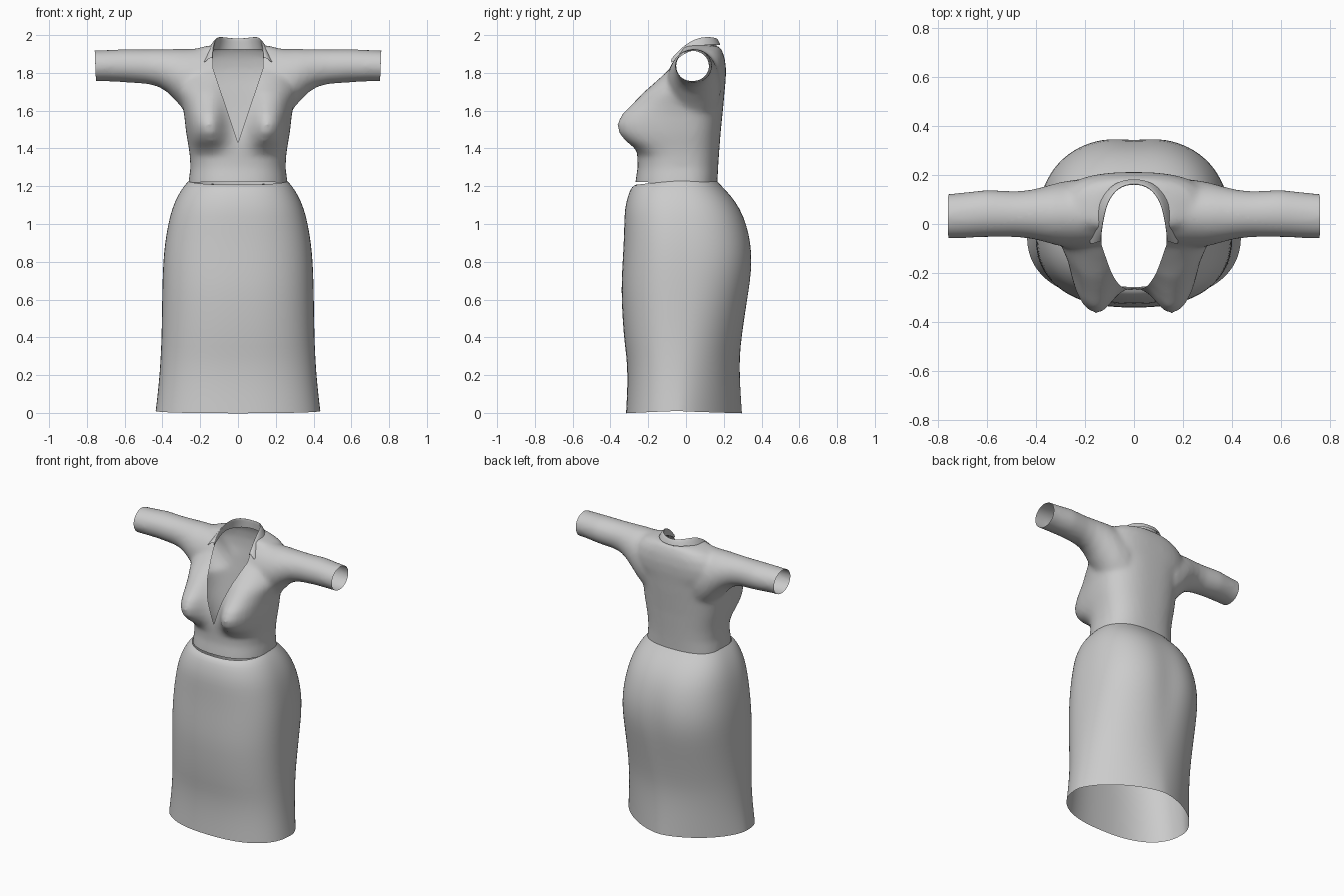
import bpy, bmesh, math
from mathutils import Vector

if "Cube" in bpy.data.objects:
    bpy.data.objects.remove(bpy.data.objects["Cube"])

fabric = bpy.data.materials.new("grey fabric")
fabric.use_nodes = True
fabric.diffuse_color = (0.6, 0.6, 0.6, 1)
fabric.node_tree.nodes["Principled BSDF"].inputs["Base Color"].default_value = (0.6, 0.6, 0.6, 1)


def add_object(name, bm):
    mesh = bpy.data.meshes.new(name)
    bm.to_mesh(mesh)
    bm.free()
    mesh.materials.append(fabric)
    for p in mesh.polygons:
        p.use_smooth = True
    ob = bpy.data.objects.new(name, mesh)
    bpy.context.collection.objects.link(ob)
    return ob


def loft(bm, rings, closed=True, caps=False):
    rows = [[bm.verts.new(p) for p in ring] for ring in rings]
    n = len(rows[0])
    for a, b in zip(rows, rows[1:]):
        for i in range(n if closed else n - 1):
            j = (i + 1) % n
            bm.faces.new((a[i], a[j], b[j], b[i]))
    if caps:
        bm.faces.new(rows[0])
        bm.faces.new(rows[-1])


def oval(t, half_width, front, back, cy, n_front, n_back):
    # superellipse with its own depth and squareness at front and back
    c, s = math.cos(t), math.sin(t)
    n = n_back if s > 0 else n_front
    x = half_width * math.copysign(abs(c) ** (2 / n), c)
    depth = back - cy if s > 0 else cy - front
    return x, cy + depth * math.copysign(abs(s) ** (2 / n), s)


def angles(n):
    return [2 * math.pi * i / n for i in range(n)]


# Skirt: height, half width, front, back
skirt_profile = [
    (1.228, .262, -.265, .165), (1.2, .287, -.287, .19), (1.15, .32, -.308, .24),
    (1.08, .35, -.325, .29), (1, .37, -.327, .325), (.9, .387, -.33, .35),
    (.8, .396, -.336, .356), (.7, .40, -.341, .348), (.6, .402, -.342, .33),
    (.4, .405, -.33, .295), (.3, .41, -.315, .285), (.2, .416, -.31, .285),
    (.1, .426, -.312, .29), (.01, .437, -.318, .297)]
bm = bmesh.new()
rings = []
for z, w, f, b in skirt_profile:
    ring = []
    for t in angles(48):
        x, y = oval(t, w, f, b, -.04, 2.4, 1.6 + .9 * min(1, z / .8))
        if y > 0:   # slight hollow down the middle of the seat
            y -= .014 * math.exp(-(x / .07) ** 2) * math.exp(-((z - .8) / .25) ** 2)
        dip = .012 * abs(math.sin(t)) if z < .05 else 0
        if z > 1.21 and y < 0:
            dip = .02 * abs(math.sin(t))
        ring.append((x, y, z - dip))
    rings.append(ring)
loft(bm, rings)
bmesh.ops.recalc_face_normals(bm, faces=bm.faces)
skirt = add_object("skirt", bm)
skirt.modifiers.new("smooth surface", "SUBSURF").levels = 1
skirt.modifiers["smooth surface"].render_levels = 1

# Bodice: height, half width, front, back, bust fullness
torso_profile = [
    (1.12, .265, -.27, .165, 0), (1.22, .262, -.268, .166, 0), (1.3, .252, -.256, .17, 0),
    (1.36, .255, -.258, .174, .0), (1.4, .26, -.26, .177, .035), (1.44, .267, -.26, .18, .09),
    (1.48, .274, -.257, .183, .128), (1.53, .28, -.248, .188, .145), (1.58, .285, -.232, .193, .133),
    (1.63, .295, -.21, .198, .10), (1.7, .315, -.17, .204, .065), (1.76, .33, -.125, .21, .04),
    (1.82, .33, -.085, .212, .01), (1.88, .3, -.05, .205, 0), (1.92, .25, -.03, .19, 0),
    (1.945, .16, -.02, .175, 0)]
bm = bmesh.new()
rings = []
for z, w, f, b, bust in torso_profile:
    ring = []
    for t in angles(64):
        x, y = oval(t, w, f, b, -.02 if z < 1.75 else .04, 2.4, 2.5)
        if math.sin(t) < 0:
            y -= bust * math.exp(-abs((abs(x) - .175) / .1) ** 2.6) * min(1, -2 * math.sin(t))
        ring.append((x, y, z))
    rings.append(ring)
loft(bm, rings, caps=True)

# Sleeves: distance out, middle y, middle z, half depth, half height
sleeve_profile = [
    (.12, .04, 1.72, .14, .21), (.2, .04, 1.725, .145, .205), (.27, .04, 1.755, .137, .172),
    (.32, .04, 1.785, .126, .143), (.37, .04, 1.81, .112, .116), (.42, .04, 1.826, .1, .1),
    (.48, .04, 1.833, .094, .092), (.6, .043, 1.838, .097, .088), (.7, .035, 1.838, .093, .083),
    (.8, .03, 1.836, .09, .081)]
for side in (-1, 1):
    loft(bm, [[(side * x, y + ry * math.cos(t), z + rz * math.sin(t)) for t in angles(32)]
              for x, y, z, ry, rz in sleeve_profile], caps=True)
bmesh.ops.recalc_face_normals(bm, faces=bm.faces)
blouse = add_object("blouse", bm)

# Fuse torso and sleeves into one soft skin
remesh = blouse.modifiers.new("fuse", "REMESH")
remesh.mode = "VOXEL"
remesh.voxel_size = .014
soften = blouse.modifiers.new("soften", "SMOOTH")
soften.factor = .5
soften.iterations = 10
graph = bpy.context.evaluated_depsgraph_get()
fused = bpy.data.meshes.new_from_object(blouse.evaluated_get(graph))
blouse.modifiers.clear()
bm = bmesh.new()
bm.from_mesh(fused)


def slice_plane(point, normal, remove=False):
    bmesh.ops.bisect_plane(bm, geom=bm.verts[:] + bm.edges[:] + bm.faces[:], dist=1e-5,
                           plane_co=point, plane_no=normal, clear_outer=remove)


# Open the waist and cuffs
slice_plane((0, 0, 1.215), (0, -.03, -1), True)
for side in (-1, 1):
    slice_plane((side * .755, 0, 1.83), (side, 0, -.04), True)

# Cut the round neck and the deep V
neck, radius, v_bottom, v_slope = Vector((0, .035, 0)), .133, 1.43, .335
neck_normals = [Vector((math.cos(math.pi * i / 10), math.sin(math.pi * i / 10), 0)) for i in range(11)]
for n in neck_normals:
    slice_plane(neck + n * radius, n)
for side in (-1, 1):
    slice_plane((0, 0, v_bottom), (side, 0, -v_slope))


def in_neckline(c):
    if any((c - neck).dot(n) > radius for n in neck_normals):
        return False
    return abs(c.x) < (c.z - v_bottom) * v_slope if c.y < .04 else c.z > 1.8


bmesh.ops.delete(bm, geom=[f for f in bm.faces if in_neckline(f.calc_center_median())], context="FACES")
bm.to_mesh(blouse.data)
bm.free()
for p in blouse.data.polygons:
    p.use_smooth = True

# Collar: inner band, fold and outer edge, from back middle to front tip
base = [(0, .168, 1.925), (.075, .148, 1.925), (.12, .09, 1.925), (.133, .03, 1.92), (.134, -.03, 1.89), (.134, -.07, 1.86)]
fold = [(0, .165, 1.985), (.065, .148, 1.995), (.103, .09, 2.0), (.118, .03, 1.98), (.13, -.03, 1.935), (.135, -.07, 1.885)]
edge = [(0, .188, 1.945), (.085, .17, 1.95), (.138, .1, 1.95), (.155, .03, 1.93), (.172, -.03, 1.885), (.186, -.085, 1.845)]


def mirrored(path):
    return [(-x, y, z) for x, y, z in reversed(path[1:])] + path


def between(a, b, lift):
    return [((p[0] + q[0]) / 2, (p[1] + q[1]) / 2, (p[2] + q[2]) / 2 + lift) for p, q in zip(a, b)]


bm = bmesh.new()
loft(bm, [mirrored(r) for r in (base, between(base, fold, 0), fold, between(fold, edge, .008), edge)], closed=False)
bmesh.ops.recalc_face_normals(bm, faces=bm.faces)
collar = add_object("collar", bm)
collar.modifiers.new("smooth surface", "SUBSURF").levels = 2
